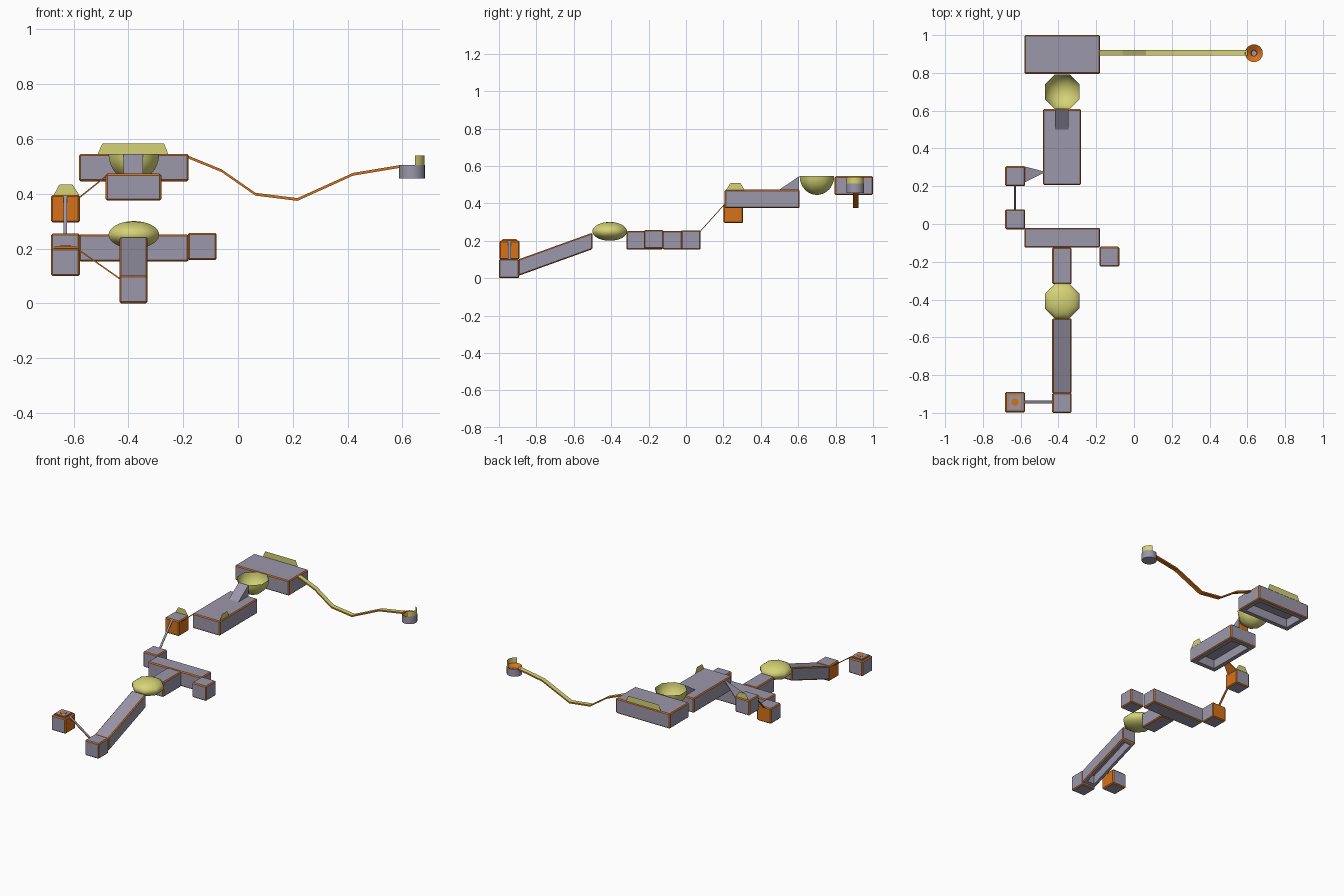
import bpy, bmesh, math
from mathutils import Vector

if "Cube" in bpy.data.objects:
    bpy.data.objects.remove(bpy.data.objects["Cube"])


def material(name, rgb):
    m = bpy.data.materials.new(name)
    m.diffuse_color = (*rgb, 1)
    m.use_nodes = True
    m.node_tree.nodes["Principled BSDF"].inputs["Base Color"].default_value = m.diffuse_color
    return m


MATS = [material("lilac grey", (0.33, 0.31, 0.40)),
        material("orange", (0.68, 0.17, 0.01)),
        material("pale yellow", (0.66, 0.65, 0.18))]
GREY, ORANGE, YELLOW = 0, 1, 2


def finish(name, bm, smooth=None, recalc=True):
    if recalc:
        bmesh.ops.recalc_face_normals(bm, faces=bm.faces)
    me = bpy.data.meshes.new(name)
    bm.to_mesh(me)
    bm.free()
    for m in MATS:
        me.materials.append(m)
    ob = bpy.data.objects.new(name, me)
    bpy.context.collection.objects.link(ob)
    if smooth:
        bpy.ops.object.select_all(action='DESELECT')
        ob.select_set(True)
        bpy.context.view_layer.objects.active = ob
        bpy.ops.object.shade_smooth_by_angle(angle=math.radians(smooth))
    return ob


def block(name, x, y, z, orange_sides=(), recess=0, rise=0):
    """Box with orange bevelled edges, optional orange sides, hollow underside and slope along y."""
    bm = bmesh.new()
    bmesh.ops.create_cube(bm, size=1)
    for v in bm.verts:
        for i, (a, b) in enumerate((x, y, z)):
            v.co[i] = (a + b) / 2 + v.co[i] * (b - a)
    bmesh.ops.bevel(bm, geom=bm.edges[:], offset=0.006, segments=1,
                    affect='EDGES', profile=0.5, material=ORANGE)
    bm.normal_update()
    for f in bm.faces:
        if any(f.normal.dot(Vector(s)) > 0.99 for s in orange_sides):
            f.material_index = ORANGE
    if recess:
        under = [f for f in bm.faces if f.normal.z < -0.99]
        bmesh.ops.inset_region(bm, faces=under, thickness=recess)
        new = bmesh.ops.extrude_face_region(bm, geom=under)
        bmesh.ops.delete(bm, geom=under, context='FACES_ONLY')
        for g in new["geom"]:
            if isinstance(g, bmesh.types.BMVert):
                g.co.z += 0.06
    for v in bm.verts:
        v.co.z += rise * (v.co.y - y[0]) / (y[1] - y[0])
    return finish(name, bm)


def ribbon(name, points, widths, side, top, thick=0.006):
    """Thin strip through points; upper faces get the top colour, the rest orange."""
    bm = bmesh.new()
    rings = []
    for p, w in zip(points, widths):
        p, s, d = Vector(p), Vector(side) * w / 2, Vector((0, 0, thick))
        rings.append([bm.verts.new(c) for c in (p - s, p + s, p + s - d, p - s - d)])
    for a, b in zip(rings, rings[1:]):
        for i in range(4):
            j = (i + 1) % 4
            bm.faces.new((a[i], a[j], b[j], b[i]))
    bm.faces.new(rings[0])
    bm.faces.new(rings[-1][::-1])
    bmesh.ops.recalc_face_normals(bm, faces=bm.faces)
    for f in bm.faces:
        f.material_index = top if f.normal.z > 0.4 else ORANGE
    return finish(name, bm)


def fence(name, points):
    """Flat yellow trapezoid guard."""
    bm = bmesh.new()
    bm.faces.new([bm.verts.new(p) for p in points]).material_index = YELLOW
    return finish(name, bm, recalc=False)


def ball(name, loc, squash, half=False):
    """Eight-sided yellow ball, or an open lower half."""
    bm = bmesh.new()
    bmesh.ops.create_uvsphere(bm, u_segments=8, v_segments=16, radius=0.1)
    if half:
        bmesh.ops.delete(bm, geom=[v for v in bm.verts if v.co.z > 0.001], context='VERTS')
    a = math.pi / 8
    for v in bm.verts:
        x, y, z = v.co
        v.co = (loc[0] + x * math.cos(a) - y * math.sin(a),
                loc[1] + x * math.sin(a) + y * math.cos(a), loc[2] + z * squash)
    for f in bm.faces:
        f.material_index = YELLOW
    return finish(name, bm, smooth=60, recalc=False)


# platforms
block("end_platform", (-0.58, -0.18), (0.795, 1.0), (0.445, 0.545), recess=0.04)
block("middle_platform", (-0.483, -0.28), (0.207, 0.608), (0.375, 0.473), recess=0.04)
block("cross_bar", (-0.58, -0.18), (-0.125, -0.02), (0.152, 0.252))
block("cross_stem", (-0.433, -0.33), (-0.318, -0.125), (0.152, 0.252))
block("long_ramp", (-0.433, -0.33), (-0.897, -0.5), (0.012, 0.1), recess=0.025, rise=0.143)

# cubes
block("start_cube", (-0.433, -0.33), (-1.0, -0.893), (0, 0.102), [(-1, 0, 0)])
block("button_cube", (-0.682, -0.577), (-0.997, -0.89), (0.1, 0.2), [(1, 0, 0)])
block("right_cube", (-0.183, -0.078), (-0.225, -0.12), (0.158, 0.257))
block("left_cube", (-0.682, -0.577), (-0.028, 0.078), (0.152, 0.255), [(0, 1, 0)])
block("high_cube", (-0.682, -0.577), (0.2, 0.306), (0.295, 0.396), [(0, -1, 0), (1, 0, 0)])


# button on its cube
def plate(name, r, z0, z1, sides, turn, mat):
    bm = bmesh.new()
    bmesh.ops.create_cone(bm, cap_ends=True, segments=sides, radius1=r, radius2=r, depth=z1 - z0)
    for v in bm.verts:
        x, y, z = v.co
        v.co = (-0.63 + x * math.cos(turn) - y * math.sin(turn),
                -0.943 + x * math.sin(turn) + y * math.cos(turn), z + (z0 + z1) / 2)
    for f in bm.faces:
        f.material_index = mat
    finish(name, bm)


square = math.pi / 4
plate("button_base", 0.057, 0.198, 0.207, 4, square, ORANGE)
plate("button_top", 0.050, 0.206, 0.2085, 4, square, GREY)
plate("button_dot", 0.02, 0.207, 0.2105, 12, 0, ORANGE)

# balls
ball("squashed_ball", (-0.38, -0.408, 0.25), 0.5)
ball("bowl", (-0.38, 0.70, 0.545), 1, half=True)

# thin bridges
ribbon("button_bridge", [(-0.58, -0.943, 0.197), (-0.43, -0.943, 0.092)], (0.016, 0.016), (0, 1, 0), GREY)
ribbon("rising_bridge", [(-0.63, 0.075, 0.252), (-0.63, 0.202, 0.393)], (0.013, 0.013), (1, 0, 0), GREY)
ribbon("tapered_bridge", [(-0.58, 0.262, 0.388), (-0.48, 0.274, 0.468)], (0.085, 0.01), (0, 1, 0), GREY)

# wedge ramp up to the bowl
bm = bmesh.new()
l, r = [[bm.verts.new((x, y, z)) for y, z in ((0.495, 0.47), (0.605, 0.47), (0.605, 0.545))]
        for x in (-0.418, -0.347)]
bm.faces.new(l)
bm.faces.new(r[::-1])
for i in range(3):
    f = bm.faces.new((l[i], r[i], r[(i + 1) % 3], l[(i + 1) % 3]))
    f.material_index = ORANGE if i == 1 else GREY
finish("wedge_ramp", bm)

# guards
fence("end_fence", [(-0.513, 0.995, 0.543), (-0.254, 0.995, 0.543), (-0.27, 0.995, 0.583), (-0.495, 0.995, 0.583)])
fence("cube_fence", [(-0.673, 0.3, 0.394), (-0.578, 0.3, 0.394), (-0.604, 0.3, 0.433), (-0.652, 0.3, 0.433)])
fence("middle_fence", [(-0.285, 0.215, 0.471), (-0.285, 0.313, 0.471), (-0.285, 0.291, 0.509), (-0.285, 0.238, 0.509)])

# wavy track
track = [(-0.18, 0.538), (-0.06, 0.489), (0.064, 0.403), (0.217, 0.384), (0.42, 0.476), (0.6, 0.506)]
ribbon("wavy_track", [(x, 0.907, z) for x, z in track], [0.03] * 6, (0, 1, 0), YELLOW, 0.01)

# goal cup: lathed profile with an orange funnel
CX, CY, N = 0.635, 0.904, 20
prof = [(0.047, 0.455), (0.047, 0.505), (0.016, 0.485), (0.014, 0.47)]


def ring(bm, r, z, angles):
    return [bm.verts.new((CX + r * math.cos(a), CY + r * math.sin(a), z)) for a in angles]


bm = bmesh.new()
rings = [ring(bm, r, z, [2 * math.pi * i / N for i in range(N)]) for r, z in prof]
for k in range(3):
    for i in range(N):
        j = (i + 1) % N
        f = bm.faces.new((rings[k][i], rings[k][j], rings[k + 1][j], rings[k + 1][i]))
        f.material_index = ORANGE if k == 1 else GREY
bm.faces.new(rings[0][::-1])
bm.faces.new(rings[-1])
finish("goal_cup", bm, smooth=30)

# curved backstop on the far side of the cup
bm = bmesh.new()
arc = [math.radians(a) for a in range(-76, 77, 19)]
low, high = ring(bm, 0.046, 0.503, arc), ring(bm, 0.046, 0.54, arc)
for i in range(len(arc) - 1):
    bm.faces.new((low[i], low[i + 1], high[i + 1], high[i])).material_index = YELLOW
finish("goal_backstop", bm, smooth=30, recalc=False)
